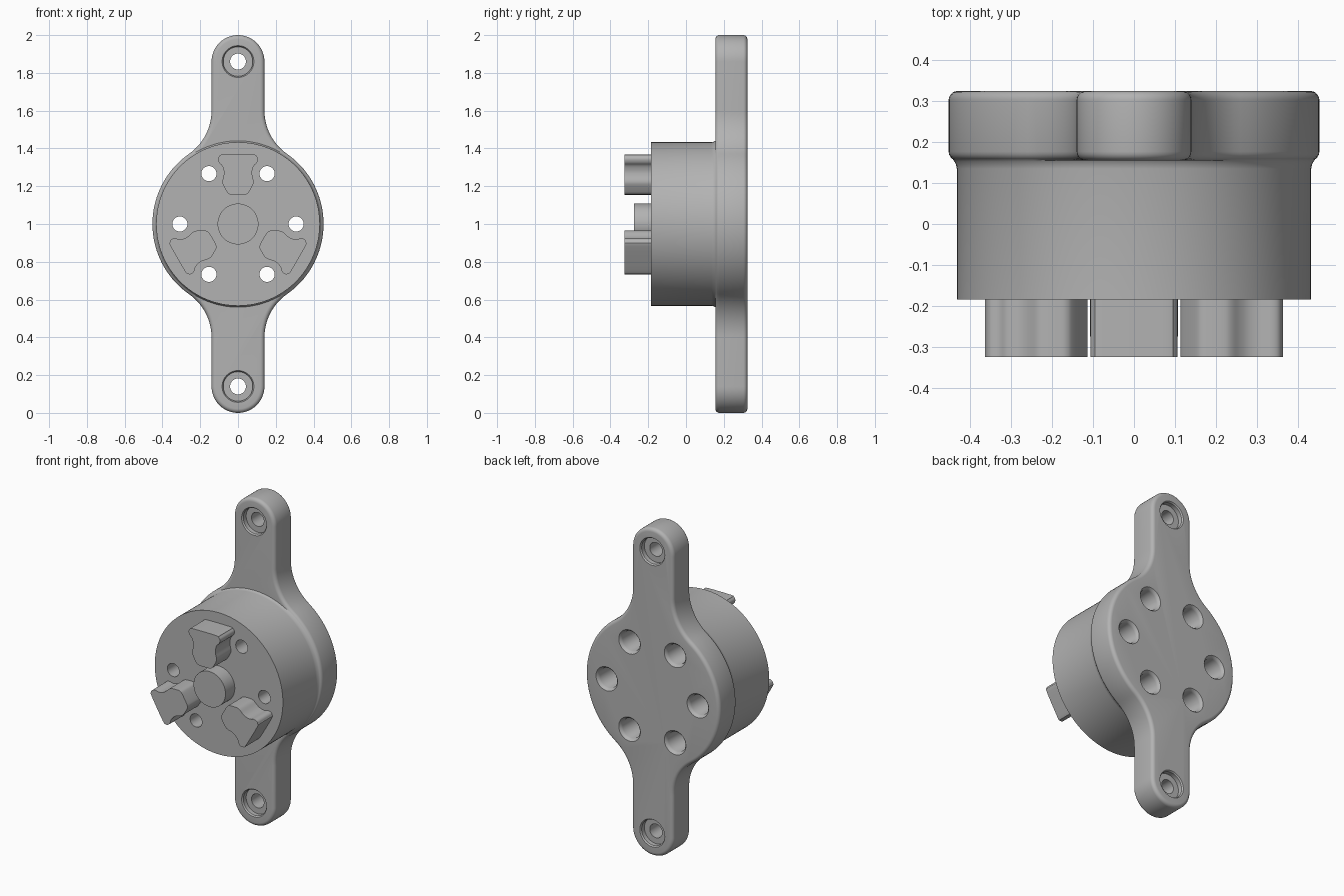
import bpy, bmesh
from math import sin, cos, pi, sqrt, atan2, radians

if "Cube" in bpy.data.objects:
    bpy.data.objects.remove(bpy.data.objects["Cube"], do_unlink=True)

grey = bpy.data.materials.new("satin grey")
grey.use_nodes = True
COLOUR = (0.45, 0.45, 0.45, 1)
grey.diffuse_color = COLOUR
grey.node_tree.nodes["Principled BSDF"].inputs["Base Color"].default_value = COLOUR

CENTRE_Z = 1.0
DISC_R, ARM_R, ARM_Z = 0.453, 0.14, 0.86
FRONT_Y, PLATE_Y, BACK_Y = -0.185, 0.155, 0.325


def finish(bm, name):
    bmesh.ops.recalc_face_normals(bm, faces=bm.faces[:])
    mesh = bpy.data.meshes.new(name)
    bm.to_mesh(mesh)
    bm.free()
    mesh.materials.append(grey)
    obj = bpy.data.objects.new(name, mesh)
    bpy.context.collection.objects.link(obj)
    return obj


def lathe(name, profile, x=0, z=0, sides=96):
    """Solid turned around the y axis from (radius, y) pairs."""
    bm = bmesh.new()
    rings = [[bm.verts.new((x + r * cos(2 * pi * i / sides), y,
                            CENTRE_Z + z + r * sin(2 * pi * i / sides)))
              for i in range(sides)] for r, y in profile]
    for a, b in zip(rings, rings[1:]):
        for i in range(sides):
            j = (i + 1) % sides
            bm.faces.new((a[i], a[j], b[j], b[i]))
    bm.faces.new(rings[0])
    bm.faces.new(rings[-1])
    return finish(bm, name)


def extrude(name, outline, y0, y1, rounding=0):
    """Solid from an (x, z) outline, with optionally rounded rims."""
    bm = bmesh.new()
    front, back = [[bm.verts.new((x, y, CENTRE_Z + z)) for x, z in outline]
                   for y in (y0, y1)]
    caps = [bm.faces.new(front), bm.faces.new(back)]
    for i in range(len(outline)):
        j = (i + 1) % len(outline)
        bm.faces.new((front[i], front[j], back[j], back[i]))
    bmesh.ops.recalc_face_normals(bm, faces=bm.faces[:])
    if rounding:
        rims = [e for f in caps for e in f.edges]
        bmesh.ops.bevel(bm, geom=rims, offset=rounding, segments=5,
                        profile=0.5, affect='EDGES', clamp_overlap=False)
    return finish(bm, name)


def combine(target, other, operation):
    mod = target.modifiers.new(operation.lower(), 'BOOLEAN')
    mod.operation, mod.object, mod.solver = operation, other, 'EXACT'
    graph = bpy.context.evaluated_depsgraph_get()
    mesh = bpy.data.meshes.new_from_object(target.evaluated_get(graph))
    target.modifiers.clear()
    target.data = mesh
    bpy.data.objects.remove(other, do_unlink=True)


def arc(cx, cz, r, a0, a1, n):
    return [(cx + r * cos(a0 + (a1 - a0) * i / n),
             cz + r * sin(a0 + (a1 - a0) * i / n)) for i in range(n + 1)]


def smooth_loop(points, steps=4):
    """Closed Catmull-Rom curve through the points."""
    n, out = len(points), []
    for i in range(n):
        a, b, c, d = (points[(i + k) % n] for k in (-1, 0, 1, 2))
        for s in range(steps):
            t = s / steps
            out.append(tuple(
                b[k] + 0.5 * t * (c[k] - a[k] + t * (
                    2 * a[k] - 5 * b[k] + 4 * c[k] - d[k]
                    + t * (3 * (b[k] - c[k]) + d[k] - a[k]))) for k in (0, 1)))
    return out


# Mounting plate: disc flowing into two round-ended arms
FILLET = 0.28
fx = ARM_R + FILLET
fz = sqrt((DISC_R + FILLET) ** 2 - fx ** 2)
tangent = atan2(fz, fx)
quarter = (arc(0, 0, DISC_R, 0, tangent, 18)
           + arc(fx, fz, FILLET, pi + tangent, pi, 14)[1:]
           + arc(0, ARM_Z, ARM_R, 0, pi / 2, 14))
half = quarter + [(-x, z) for x, z in quarter[-2::-1]]
outline = half + [(x, -z) for x, z in half[-2:0:-1]]
housing = extrude("housing", outline, PLATE_Y, BACK_Y, 0.022)

# Round body with a small flare where it meets the plate
body = lathe("body", [(0.433, FRONT_Y), (0.433, 0.135), (0.435, 0.145),
                      (0.439, 0.153), (0.445, 0.162), (0.445, 0.22)], sides=128)
combine(housing, body, 'UNION')

# Six screw holes, wider at the back
for i in range(6):
    a = i * pi / 3
    hole = lathe("screw_hole", [(0.04, -0.3), (0.04, -0.03), (0.06, -0.03),
                                (0.06, 0.305), (0.064, 0.316),
                                (0.074, 0.326), (0.074, 0.4)],
                 0.308 * cos(a), 0.308 * sin(a), 40)
    combine(housing, hole, 'DIFFERENCE')

# Arm holes, recessed on both faces
for z in (ARM_Z, -ARM_Z):
    hole = lathe("arm_hole", [(0.085, 0.1), (0.085, 0.154), (0.078, 0.163),
                              (0.078, 0.19), (0.042, 0.19), (0.042, 0.29),
                              (0.078, 0.29), (0.078, 0.317), (0.085, 0.326),
                              (0.085, 0.4)], 0, z, 48)
    combine(housing, hole, 'DIFFERENCE')

# Centre pin
pin = lathe("centre_pin", [(0.108, FRONT_Y + 0.02), (0.108, -0.275)], sides=64)

# Three drive lugs, waisted to clear the screw holes
side = [(0.075, 0.368), (0.097, 0.361), (0.106, 0.345), (0.1, 0.325),
        (0.084, 0.308), (0.075, 0.28), (0.076, 0.255), (0.082, 0.228),
        (0.079, 0.208), (0.062, 0.176), (0.05, 0.161), (0.03, 0.155)]
lug_outline = smooth_loop(side + [(-x, z) for x, z in reversed(side)])
lugs = []
for i, name in enumerate(("top_lug", "left_lug", "right_lug")):
    a = radians(-120 * i)
    turned = [(x * cos(a) - z * sin(a), x * sin(a) + z * cos(a))
              for x, z in lug_outline]
    lugs.append(extrude(name, turned, FRONT_Y + 0.02, -0.325))

# Smooth shading with crisp edges
bpy.ops.object.select_all(action='DESELECT')
for obj in [housing, pin] + lugs:
    obj.select_set(True)
    bpy.context.view_layer.objects.active = obj
bpy.ops.object.shade_smooth_by_angle(angle=radians(30))
